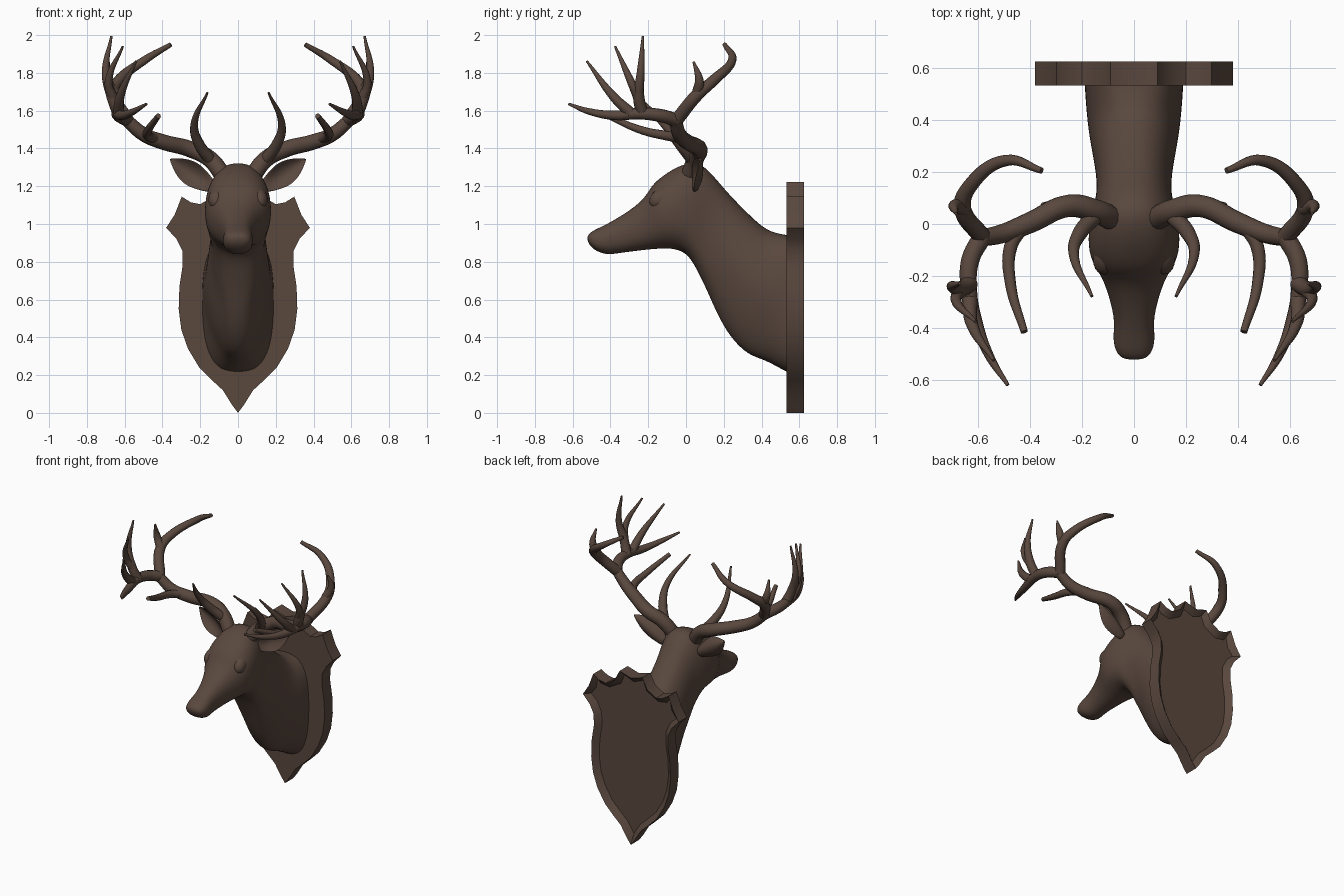
import bpy, bmesh, math
from mathutils import Vector

if "Cube" in bpy.data.objects:
    bpy.data.objects.remove(bpy.data.objects["Cube"])

brown = bpy.data.materials.new("dark_brown")
brown.diffuse_color = (0.100, 0.064, 0.048, 1)
brown.use_nodes = True
brown.node_tree.nodes["Principled BSDF"].inputs["Base Color"].default_value = brown.diffuse_color


def finish(ob, angle=35):
    ob.data.materials.clear()
    ob.data.materials.append(brown)
    bpy.ops.object.select_all(action='DESELECT')
    ob.select_set(True)
    bpy.context.view_layer.objects.active = ob
    bpy.ops.object.shade_smooth_by_angle(angle=math.radians(angle))


def mesh_object(name, bm):
    bmesh.ops.recalc_face_normals(bm, faces=bm.faces)
    me = bpy.data.meshes.new(name)
    bm.to_mesh(me)
    bm.free()
    ob = bpy.data.objects.new(name, me)
    bpy.context.collection.objects.link(ob)
    return ob


def loft(name, rings, levels=1):
    bm = bmesh.new()
    loops = [[bm.verts.new(p) for p in r] for r in rings]
    n = len(loops[0])
    for a, b in zip(loops, loops[1:]):
        for i in range(n):
            bm.faces.new((a[i], a[(i + 1) % n], b[(i + 1) % n], b[i]))
    bm.faces.new(loops[0])
    bm.faces.new(loops[-1])
    ob = mesh_object(name, bm)
    mod = ob.modifiers.new("smooth", 'SUBSURF')
    mod.levels = mod.render_levels = levels
    finish(ob, 60)


def tine(name, r0, r1, *points):
    """Mirrored pair of tubes, tapering from radius r0 to r1."""
    for s, side in ((-1, "left_"), (1, "right_")):
        cu = bpy.data.curves.new(side + name, 'CURVE')
        cu.dimensions = '3D'
        cu.bevel_depth = 1
        cu.bevel_resolution = 4
        cu.resolution_u = 8
        cu.use_fill_caps = True
        sp = cu.splines.new('BEZIER')
        sp.bezier_points.add(len(points) - 1)
        for i, (bp, (x, y, z)) in enumerate(zip(sp.bezier_points, points)):
            bp.co = (s * x, y, z)
            bp.radius = r0 + (r1 - r0) * (i / (len(points) - 1)) ** 2
            bp.handle_left_type = bp.handle_right_type = 'AUTO'
        ob = bpy.data.objects.new(side + name, cu)
        bpy.context.collection.objects.link(ob)
        bpy.ops.object.select_all(action='DESELECT')
        ob.select_set(True)
        bpy.context.view_layer.objects.active = ob
        bpy.ops.object.convert(target='MESH')
        finish(bpy.context.object, 60)


# Wall shield: half outline mirrored, extruded, back dished
half = [(.03, .04), (.08, .12), (.14, .175), (.205, .24), (.265, .34), (.3, .44),
        (.314, .55), (.31, .67), (.293, .78), (.295, .86),
        (.325, .92), (.38, .98), (.335, 1.05), (.298, 1.145),
        (.25, 1.115), (.2, 1.105), (.13, 1.145), (.09, 1.222)]
outline = [(0, 0)] + half + [(0, 1.195)] + [(-x, z) for x, z in reversed(half)]
bm = bmesh.new()
back = bm.faces.new([bm.verts.new((x, .625, z)) for x, z in outline])
ext = bmesh.ops.extrude_face_region(bm, geom=[back], use_keep_orig=True)
bmesh.ops.translate(bm, vec=(0, -.093, 0),
                    verts=[g for g in ext['geom'] if isinstance(g, bmesh.types.BMVert)])
bmesh.ops.recalc_face_normals(bm, faces=bm.faces)
back = max(bm.faces, key=lambda f: f.calc_center_median().y)
bmesh.ops.inset_region(bm, faces=[back], thickness=.04, depth=-.035)
finish(mesh_object("wall_shield", bm), 35)


def power(v, n):
    return math.copysign(abs(v) ** (2 / n), v)


# Head and neck: sections from nose to shield (top y, z, bottom y, z, half width)
sections = [
    (-.525, .93, -.518, .90, .035), (-.508, .958, -.49, .862, .07),
    (-.45, .985, -.42, .835, .084), (-.38, 1.02, -.36, .845, .07),
    (-.225, 1.12, -.20, .865, .115), (-.185, 1.205, -.12, .87, .16),
    (-.12, 1.26, -.06, .868, .178), (-.04, 1.31, 0, .845, .175),
    (.05, 1.335, .04, .79, .165), (.12, 1.29, .07, .73, .148),
    (.20, 1.19, .11, .65, .143), (.30, 1.085, .16, .53, .155),
    (.40, .99, .23, .40, .172), (.45, .963, .33, .30, .182),
    (.50, .95, .42, .28, .188), (.545, .942, .545, .205, .192),
    (.57, .942, .57, .205, .192)]
rings = []
for ty, tz, by, bz, w in sections:
    n = 2.3 + max(0, by - .35) * 3     # squarer at the shield
    ring = []
    for i in range(24):
        a = math.tau * i / 24
        u = power(math.sin(a), n)
        keel = 1 - .3 * max(0, -u) * (.15 < by < .5)     # chest narrows below
        ring.append((w * power(math.cos(a), n) * keel,
                     (ty + by) / 2 + u * (ty - by) / 2,
                     (tz + bz) / 2 + u * (tz - bz) / 2))
    rings.append(ring)
loft("head_and_neck", rings, 2)

for s, side in ((-1, "left"), (1, "right")):
    # Brow swelling, mostly sunk in the head
    bpy.ops.mesh.primitive_uv_sphere_add(segments=20, ring_count=12, radius=1,
                                         location=(s * .105, -.125, 1.135),
                                         rotation=(.5, 0, s * .3))
    bpy.context.object.scale = (.05, .075, .055)
    bpy.context.object.name = side + "_brow"
    finish(bpy.context.object)

    # Ear: cupped leaf, open to the front
    base, tip = Vector((.13, .045, 1.19)), Vector((.36, .075, 1.345))
    axis = (tip - base).normalized()
    normal = Vector((0, -1, -.1))
    normal = (normal - axis * normal.dot(axis)).normalized()
    across = normal.cross(axis)
    ear = []
    for k in range(9):
        t = k / 8
        w = .004 + .026 * (1 - t) + .05 * math.sin(math.pi * t ** 1.1)
        cup = .05 * math.sin(math.pi * t)
        thick = .02 - .012 * min(1, t * 2)
        ring = []
        for i in range(16):
            a = math.tau * i / 16
            u = math.cos(a)
            p = (base.lerp(tip, t) + across * w * u
                 + normal * (thick * math.sin(a) + cup * (u * u - .5)))
            ring.append((s * p.x, p.y, p.z))
        ear.append(ring)
    loft(side + "_ear", ear)

# Antlers: main beam, then its tines
tine("antler_beam", .046, .033, (.08, .02, 1.26), (.15, .05, 1.345), (.25, .07, 1.395),
     (.4, .005, 1.435), (.5, -.035, 1.475), (.59, -.055, 1.55))
tine("antler_forward_beam", .036, .007, (.585, -.05, 1.55), (.63, -.14, 1.575),
     (.635, -.25, 1.585), (.61, -.37, 1.575), (.555, -.51, 1.595), (.485, -.62, 1.635))
tine("antler_brow_tine", .032, .006, (.15, .03, 1.345), (.205, -.03, 1.42),
     (.232, -.11, 1.52), (.162, -.278, 1.695))
tine("antler_second_tine", .027, .014, (.43, -.01, 1.45), (.475, -.09, 1.465),
     (.475, -.23, 1.495), (.422, -.415, 1.572))
tine("antler_back_tine", .035, .012, (.585, -.05, 1.55), (.66, .065, 1.69),
     (.635, .14, 1.755), (.49, .245, 1.87), (.355, .205, 1.95))
tine("antler_back_spur", .03, .006, (.655, .06, 1.69), (.69, .07, 1.76), (.685, .04, 1.86))
tine("antler_tall_tine", .033, .006, (.632, -.23, 1.585), (.665, -.25, 1.67),
     (.7, -.24, 1.8), (.67, -.228, 1.995))
tine("antler_middle_tine", .026, .006, (.66, -.25, 1.66), (.685, -.29, 1.75), (.61, -.375, 1.94))
tine("antler_front_tine", .03, .006, (.632, -.29, 1.585), (.625, -.38, 1.67), (.54, -.525, 1.862))
